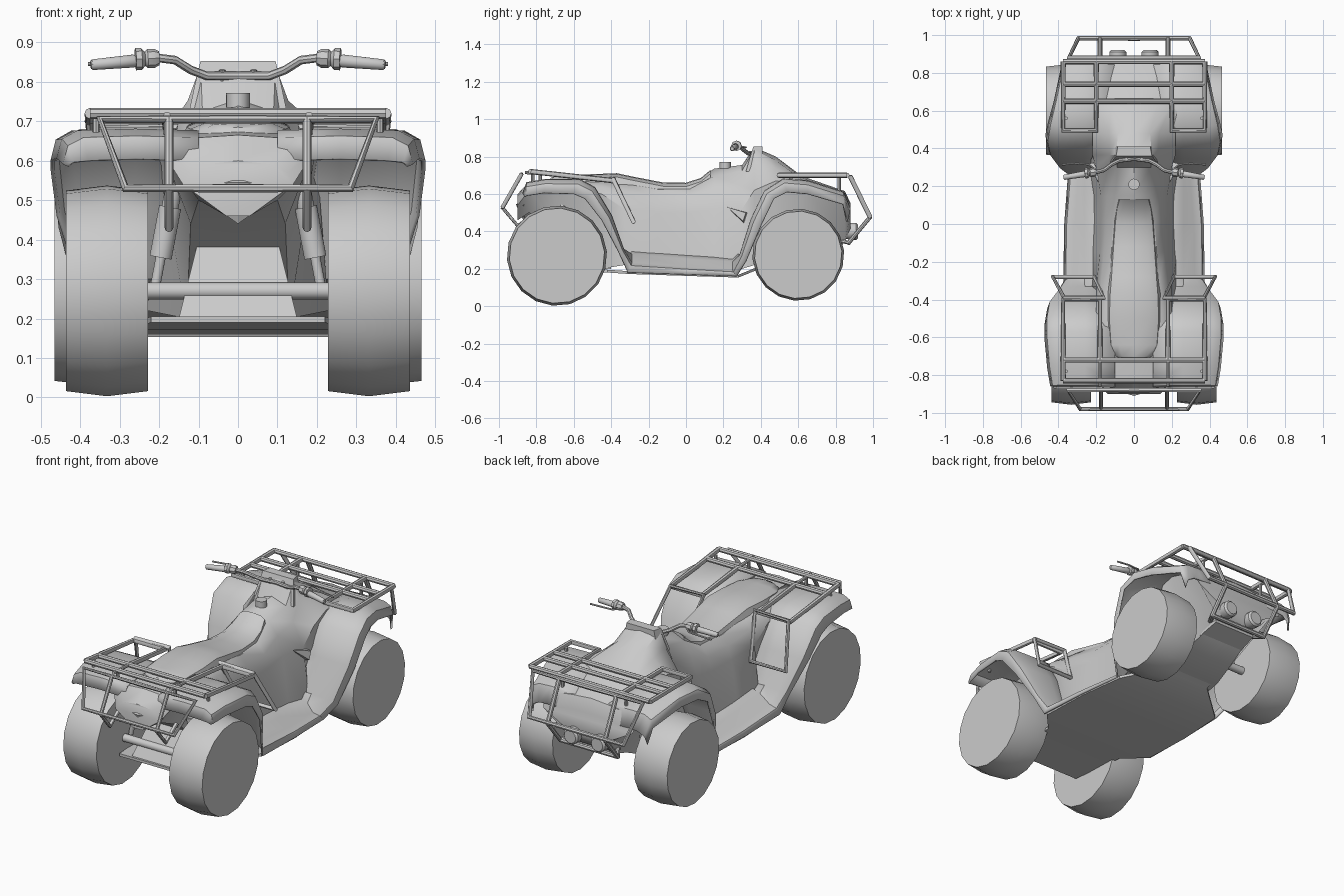
import bpy, bmesh, math
from mathutils import Vector


def finish(obj, angle=40):
    bpy.ops.object.select_all(action='DESELECT')
    bpy.context.view_layer.objects.active = obj
    obj.select_set(True)
    bpy.ops.object.shade_smooth_by_angle(angle=math.radians(angle))
    return obj


def build(name, verts, faces, mirror=False, thick=0, angle=40):
    me = bpy.data.meshes.new(name)
    me.from_pydata(verts, [], faces)
    bm = bmesh.new()
    bm.from_mesh(me)
    bmesh.ops.recalc_face_normals(bm, faces=bm.faces)
    bm.to_mesh(me)
    bm.free()
    obj = bpy.data.objects.new(name, me)
    bpy.context.collection.objects.link(obj)
    if thick:
        m = obj.modifiers.new("thickness", 'SOLIDIFY')
        m.thickness, m.offset = thick, 0
    if mirror:
        obj.modifiers.new("mirror", 'MIRROR')
    return finish(obj, angle)


def loft(name, rows, closed=True, caps=True, **kw):
    n = len(rows[0])
    verts = [p for r in rows for p in r]
    faces = [(i * n + j, i * n + (j + 1) % n, (i + 1) * n + (j + 1) % n, (i + 1) * n + j)
             for i in range(len(rows) - 1) for j in range(n if closed else n - 1)]
    if caps:
        faces += [tuple(range(n)), tuple(range(len(verts) - n, len(verts)))]
    return build(name, verts, faces, **kw)


def full(half):
    """Complete a right half section (top to bottom, ends on x = 0) to a ring."""
    return half + [(-x, y, z) for x, y, z in half[-2:0:-1]]


def tubes(name, paths, r=0.012, both=True):
    """Tube paths; a path whose first and last point agree is a loop."""
    cu = bpy.data.curves.new(name, 'CURVE')
    cu.dimensions, cu.bevel_depth, cu.bevel_resolution = '3D', r, 2
    cu.use_fill_caps = True
    for path in paths:
        for s in ((1, -1) if both else (1,)):
            loop = path[0] == path[-1]
            pts = path[:-1] if loop else path
            sp = cu.splines.new('POLY')
            sp.points.add(len(pts) - 1)
            for p, (x, y, z) in zip(sp.points, pts):
                p.co = (s * x, y, z, 1)
            sp.use_cyclic_u = loop
    obj = bpy.data.objects.new(name, cu)
    bpy.context.collection.objects.link(obj)
    bpy.ops.object.select_all(action='DESELECT')
    bpy.context.view_layer.objects.active = obj
    obj.select_set(True)
    bpy.ops.object.convert(target='MESH')
    return finish(bpy.context.view_layer.objects.active)


def lathe(name, centre, axis, profile, n=18):
    """Revolve (offset, radius) pairs about an axis through centre."""
    a = Vector(axis).normalized()
    u = a.orthogonal().normalized()
    v = a.cross(u)
    rows = [[tuple(Vector(centre) + a * o + r * (u * math.cos(t) + v * math.sin(t)))
             for t in (2 * math.pi * k / n for k in range(n))] for o, r in profile]
    return loft(name, rows)


# wheels, with a slightly crowned tread
for s, side in ((1, "right"), (-1, "left")):
    lathe(f"seat_end_wheel_{side}", (s * .332, -.69, .27), (1, 0, 0),
          [(-.104, .255), (0, .268), (.104, .255)])
    lathe(f"bar_end_wheel_{side}", (s * .36, .60, .275), (1, 0, 0),
          [(-.105, .234), (0, .246), (.105, .234)])
    # shock absorbers
    for y, tag in ((-.66, "seat_end"), (.58, "bar_end")):
        a, b = Vector((s * .15, y, .60)), Vector((s * .21, y, .28))
        lathe(f"shock_{tag}_{side}", a, b - a,
              [(0, .014), (.07, .014), (.07, .022), (.12, .022), (.12, .029), (.25, .029), (.25, .013), (.32, .013)], 12)

# axles
for y, z, tag in ((-.69, .27, "seat_end"), (.60, .275, "bar_end")):
    lathe(f"axle_{tag}", (-.27, y, z), (1, 0, 0), [(0, .022), (.54, .022)], 12)

# central body: y, top z, top half-width, edge drop, shoulder bulge, middle x, z, bottom x, z
body = [(-.90, .60, .09, .01, .01, .14, .54, .03, .46), (-.84, .665, .15, .01, .01, .19, .62, .10, .50),
        (-.70, .675, .15, .01, .01, .20, .65, .12, .44), (-.45, .685, .14, .02, .01, .20, .60, .13, .20),
        (-.33, .675, .13, .02, .01, .20, .52, .23, .22), (-.15, .645, .12, .02, .01, .18, .50, .23, .20),
        (.02, .645, .11, .02, .01, .175, .50, .22, .20), (.15, .735, .09, .04, .01, .175, .52, .22, .20),
        (.30, .755, .09, .03, -.01, .20, .52, .24, .20), (.365, .85, .095, .01, -.03, .22, .62, .20, .22),
        (.48, .80, .085, .02, -.02, .22, .67, .18, .22), (.62, .695, .12, .01, .01, .25, .665, .15, .25),
        (.85, .615, .12, .01, .01, .30, .57, .12, .35), (.88, .55, .10, .01, .01, .28, .50, .10, .40)]
loft("main_body", [full([(0, y, zt), (wt, y, zt - d), ((wt + wm) / 2 + b, y, (zt - d) * .6 + zm * .4),
                         (wm, y, zm), (wb, y, zb), (0, y, zb)])
                   for y, zt, wt, d, b, wm, zm, wb, zb in body])

# fenders and footwells as one flowing strip: y, z, outer x, lip y, lip z
strip = [(-.87, .60, .43, -.86, .585), (-.85, .655, .44, -.855, .59), (-.75, .672, .455, -.76, .605),
         (-.57, .672, .47, -.60, .60), (-.49, .63, .47, -.54, .575), (-.40, .48, .455, -.45, .46),
         (-.335, .30, .40, -.36, .29), (-.29, .23, .37, -.31, .18), (0, .205, .365, 0, .17),
         (.25, .19, .345, .27, .16), (.29, .27, .40, .32, .24), (.35, .46, .45, .40, .43),
         (.42, .61, .465, .47, .575), (.52, .675, .45, .54, .61), (.65, .665, .42, .65, .60),
         (.84, .605, .38, .84, .545), (.875, .52, .36, .86, .45)]
loft("fenders_and_footwells",
     [[(.10, y, z + .10 * (z < .26)), (.26, y, z + .004 + .04 * (z < .26)), (xo - .05, y, z),
       (xo - .012, y * .7 + ly * .3, z * .7 + lz * .3), (xo, ly, lz)] for y, z, xo, ly, lz in strip],
     closed=False, caps=False, mirror=True, thick=.010)

# thin underside plate
plan = [(.22, -.75, .19), (.25, -.42, .18), (.36, -.30, .172), (.36, 0, .162),
        (.335, .28, .153), (.16, .42, .21), (.13, .84, .33)]
loft("underside_plate", [[(-x, y, z), (x, y, z), (x, y, z + .015), (-x, y, z + .015)] for x, y, z in plan], angle=25)

# sloping engine cover between the seat-end wheels
loft("engine_cover", [[(-w, y, z), (w, y, z), (w, -.40, z), (-w, -.40, z)]
                      for w, y, z in ((.15, -.74, .20), (.07, -.56, .52))], angle=25)

# tail light wedge
build("tail_wedge", [(-.14, -.87, .54), (.14, -.87, .54), (0, -.86, .44), (0, -.91, .545),
                     (-.14, -.80, .60), (.14, -.80, .60), (0, -.78, .46)],
      [(0, 3, 2), (3, 1, 2), (0, 2, 6, 4), (1, 5, 6, 2), (0, 4, 5, 1, 3), (4, 6, 5)], angle=20)

# seat: y, top z, half-width
seat = [(-.725, .685, .05), (-.70, .695, .105), (-.64, .70, .135), (-.50, .706, .145), (-.37, .711, .14),
        (-.28, .692, .132), (-.12, .661, .12), (0, .660, .11), (.08, .686, .10), (.13, .728, .085)]
loft("seat", [full([(0, y, z), (w * .6, y, z - .004), (w * .9, y, z - .02), (w, y, z - .06), (0, y, z - .06)])
              for y, z, w in seat])

# fuel cap and instrument pod
lathe("fuel_cap", (0, .21, .735), (0, 0, 1), [(0, .03), (.036, .03)], 14)
loft("instrument_pod", [[(-w, .33 + o, z), (w, .33 + o, z), (w * .9, .41, z), (-w * .9, .41, z)]
                        for w, o, z in ((.125, -.01, .72), (.11, .01, .79), (.095, .03, .853))])

# handlebar, grips, switch blocks and levers
tubes("handlebar", [[(0, .345, .815), (.08, .335, .815), (.12, .315, .83), (.16, .285, .855),
                     (.20, .275, .86), (.37, .245, .845)]], .011)
for s, side in ((1, "right"), (-1, "left")):
    lathe(f"grip_{side}", (s * .26, .265, .853), (s * .11, -.018, -.01),
          [(0, .014), (.005, .017), (.11, .014), (.115, .01)], 12)
    lathe(f"switch_block_{side}", (s * .20, .275, .86), (s, -.1, -.05),
          [(0, .018), (.012, .024), (.03, .024), (.036, .018), (.045, .028), (.06, .028)], 8)
tubes("brake_levers", [[(.20, .285, .855), (.24, .315, .85), (.30, .32, .85), (.38, .315, .845)]], .005)
tubes("bar_clamps", [[(.04, .35, .77), (.04, .345, .83)]], .008)


# cargo rack and side loops at the seat end
def rear(x, y):
    return (x, y, .722 + (y + .85) * -.11)


tubes("seat_end_rack", [[rear(.18, -.72), rear(.18, -.40), rear(.375, -.40), rear(.375, -.83)],
                        [rear(0, -.72), rear(.375, -.72)], [rear(0, -.83), rear(.375, -.83)]], .014)
tubes("seat_end_rack_posts", [[(.18, -.86, .715), (.18, -.72, .708)], [(.18, -.82, .71), (.18, -.82, .64)],
                              [(.36, -.78, .71), (.36, -.78, .65)]], .009)
tubes("side_loops", [[(.16, -.39, .685), (.37, -.39, .68), (.43, -.28, .45), (.21, -.28, .45), (.16, -.39, .685)]], .012)

# bumper at the seat end
tubes("seat_end_bumper", [[(0, -.88, .705), (.35, -.88, .705), (.285, -.98, .53), (0, -.98, .53)],
                          [(.175, -.88, .705), (.175, -.98, .525), (.175, -.90, .43), (.175, -.80, .50)]], .011)

# cargo rack and bumper at the handlebar end
tubes("bar_end_rack", [[(.20, .86, .70), (.20, .495, .70), (.375, .495, .70), (.375, .86, .70)]]
      + [[(0, y, .70), (.375, y, .70)] for y in (.65, .74, .86)], .014)
tubes("bar_end_rack_posts", [[(.20, .82, .695), (.20, .82, .60)], [(.36, .56, .695), (.36, .56, .66)]], .009)
tubes("bar_end_bumper", [[(0, .88, .69), (.345, .88, .69), (.295, .983, .48), (0, .983, .48)],
                         [(.18, .88, .69), (.18, .983, .475), (.18, .87, .34), (.12, .78, .36)],
                         [(0, .87, .34), (.18, .87, .34)]], .013)

# lamps, low behind the bumper
for s, side in ((1, "right"), (-1, "left")):
    lathe(f"lamp_{side}", (s * .085, .82, .40), (0, 1, 0), [(0, .03), (.06, .046), (.09, .046), (.10, .036)], 14)

# side air scoops
build("side_scoops", [(.19, .22, .53), (.19, .33, .50), (.19, .31, .44), (.235, .32, .50), (.235, .305, .455)],
      [(0, 1, 3), (0, 3, 4), (0, 4, 2), (1, 2, 4, 3), (0, 2, 1)], mirror=True, angle=20)
